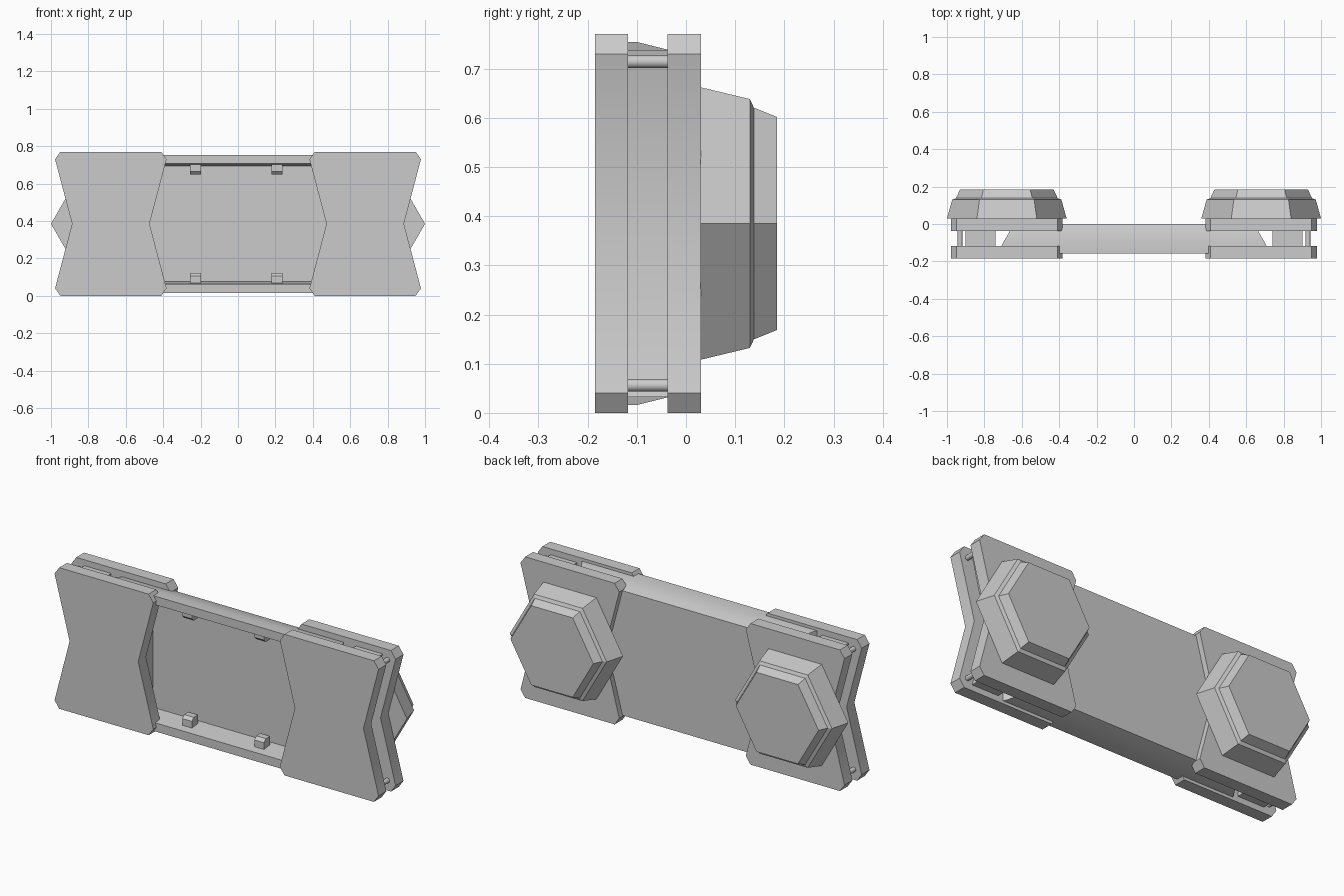
import bpy, bmesh, math

if "Cube" in bpy.data.objects:
    bpy.data.objects.remove(bpy.data.objects["Cube"])

ZC = 0.385   # mid height
PX = 0.68    # end plate centre

grey = bpy.data.materials.new("grey metal")
grey.diffuse_color = (0.6, 0.6, 0.6, 1)
grey.use_nodes = True
grey.node_tree.nodes["Principled BSDF"].inputs["Base Color"].default_value = grey.diffuse_color


def loft(name, rings, smooth=0):
    """Skin a list of equal-length point rings and cap both ends."""
    bm = bmesh.new()
    vs = [[bm.verts.new(p) for p in r] for r in rings]
    n = len(vs[0])
    for a, b in zip(vs, vs[1:]):
        for i in range(n):
            j = (i + 1) % n
            bm.faces.new((a[i], a[j], b[j], b[i]))
    bm.faces.new(vs[0][::-1])
    bm.faces.new(vs[-1])
    bmesh.ops.recalc_face_normals(bm, faces=bm.faces)
    me = bpy.data.meshes.new(name)
    bm.to_mesh(me)
    bm.free()
    me.materials.append(grey)
    ob = bpy.data.objects.new(name, me)
    bpy.context.collection.objects.link(ob)
    if smooth:
        bpy.ops.object.select_all(action='DESELECT')
        bpy.context.view_layer.objects.active = ob
        ob.select_set(True)
        bpy.ops.object.shade_smooth_by_angle(angle=math.radians(smooth))
    return ob


def slab(name, outline, y0, y1):
    """Extrude an x-z outline between two depths."""
    return loft(name, [[(x, y, z) for x, z in outline] for y in (y0, y1)], 32)


def rect(y, w, h):
    return [(sx * w, y, ZC + sz * h) for sx, sz in ((-1, -1), (1, -1), (1, 1), (-1, 1))]


def ngon(n, cx, cz, y, r):
    return [(cx + r * math.cos(2 * math.pi * i / n), y,
             cz + r * math.sin(2 * math.pi * i / n)) for i in range(n)]


# Central tray: sloped outside, recessed front
loft("central_tray", [rect(0, 0.645, 0.34), rect(-0.04, 0.665, 0.354),
                      rect(-0.1, 0.70, 0.369), rect(-0.158, 0.73, 0.369),
                      rect(-0.158, 0.495, 0.322), rect(-0.04, 0.485, 0.308)], 25)

# Small tabs on the tray's inner rims
for cx in (-0.227, 0.208):
    for sz in (-1, 1):
        loft("rim_tab", [[(cx + dx, y, ZC + sz * z)
                          for y, z in ((-0.114, 0.325), (-0.114, 0.28), (-0.098, 0.264),
                                       (-0.062, 0.264), (-0.062, 0.325))]
                         for dx in (-0.029, 0.029)])

for s in (-1, 1):
    # Bow-tie end plates, front and back
    q = [(0.298, 0.345), (0.27, 0.385), (-0.27, 0.385), (-0.298, 0.345), (-0.207, 0)]
    pts = [(s * PX + x, ZC + z) for x, z in q]
    pts += [(s * PX - x, ZC - z) for x, z in q]
    slab("front_end_plate", pts, -0.185, -0.118)
    slab("back_end_plate", pts, -0.038, 0.03)
    # Spacer block between the plates
    slab("spacer_block", [(s * x, ZC + z) for x, z in
                          ((0.74, 0.353), (0.9, 0.353), (0.815, 0), (0.9, -0.353), (0.74, -0.353))],
         -0.119, -0.037)
    # Round pins joining the plate corners
    for sz in (-1, 1):
        loft("corner_pin", [ngon(16, s * 0.93, ZC + sz * 0.329, y, 0.013)
                            for y in (-0.119, -0.037)], 40)
    # Stepped hexagonal foot on the back
    loft("hex_foot", [ngon(6, s * PX, ZC, y, r) for y, r in
                      ((0.029, 0.32), (0.13, 0.292), (0.138, 0.272), (0.185, 0.25))])
